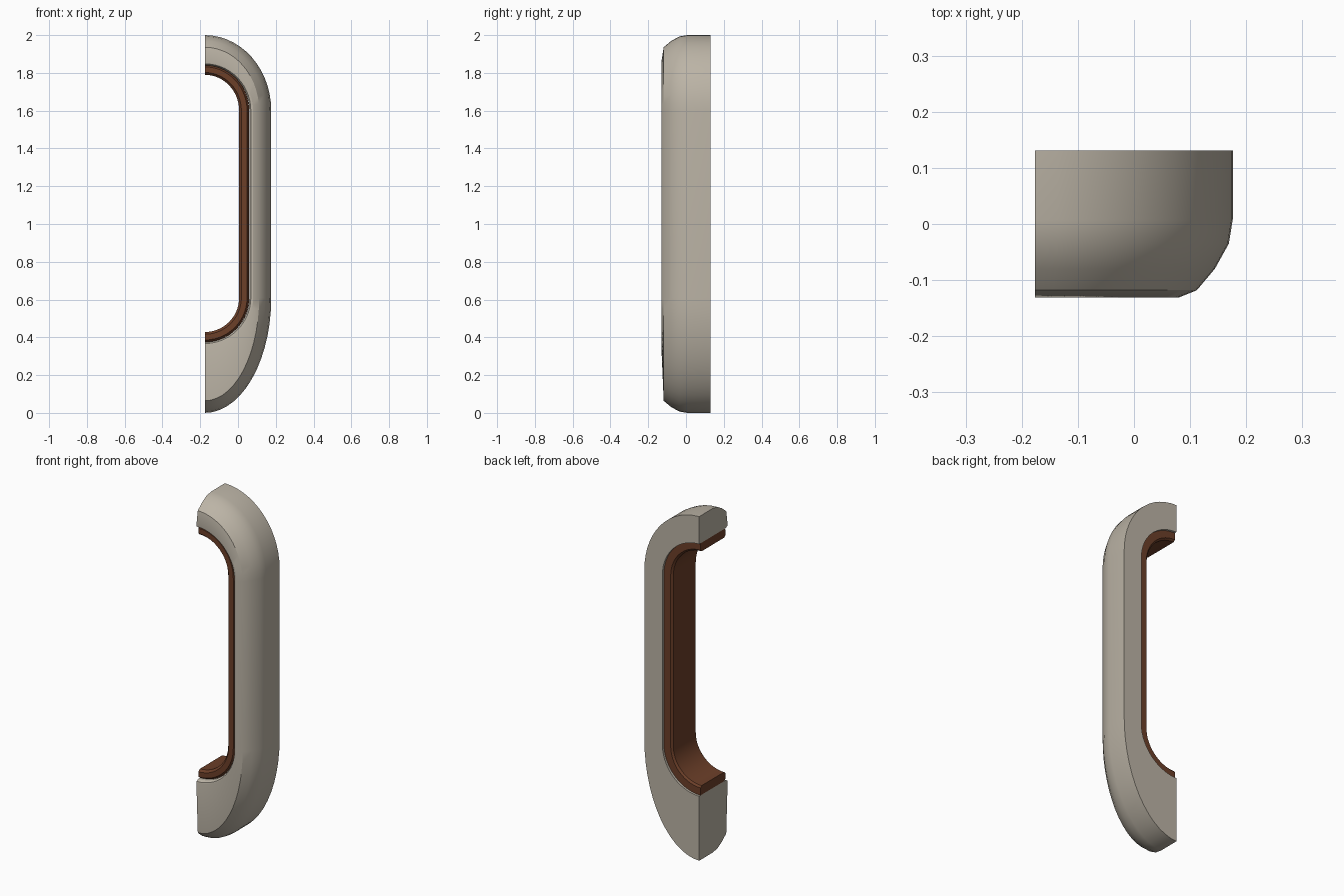
import bpy, bmesh, math

if "Cube" in bpy.data.objects:
    bpy.data.objects.remove(bpy.data.objects["Cube"])

CX, Z_TOP, Z_BOT, STEPS = -0.176, 1.60, 0.61, 14


def material(name, rgb):
    m = bpy.data.materials.new(name)
    m.diffuse_color = (*rgb, 1)
    m.use_nodes = True
    m.node_tree.nodes["Principled BSDF"].inputs["Base Color"].default_value = m.diffuse_color
    return m


def half_ring(name, section, mat):
    """Sweep a closed section of (side radius, top radius, bottom radius, y) round a half loop."""
    bm = bmesh.new()
    rings = []
    for centre, is_top in ((Z_TOP, True), (Z_BOT, False)):
        for i in range(STEPS + 1):
            a = math.pi / 2 * i / STEPS
            if is_top:
                a = math.pi / 2 - a
            sign = 1 if is_top else -1
            rings.append([bm.verts.new((CX + rx * math.cos(a),
                                        y,
                                        centre + sign * (rt if is_top else rb) * math.sin(a)))
                          for rx, rt, rb, y in section])
    n = len(section)
    for r, s in zip(rings, rings[1:]):
        for j in range(n):
            k = (j + 1) % n
            bm.faces.new((r[j], r[k], s[k], s[j]))
    bm.faces.new(rings[0])
    bm.faces.new(rings[-1])
    bmesh.ops.recalc_face_normals(bm, faces=bm.faces)
    mesh = bpy.data.meshes.new(name)
    bm.to_mesh(mesh)
    bm.free()
    mesh.materials.append(mat)
    ob = bpy.data.objects.new(name, mesh)
    bpy.context.collection.objects.link(ob)
    bpy.ops.object.select_all(action='DESELECT')
    ob.select_set(True)
    bpy.context.view_layer.objects.active = ob
    bpy.ops.object.shade_smooth_by_angle(angle=math.radians(28))
    return ob


stone = material("warm grey", (0.50, 0.455, 0.38))
brown = material("dark brown", (0.15, 0.05, 0.022))

# Outer frame: rounded outer shoulder, flat front, bevelled inner rim
shoulder = [(0, 0.131), (0, 0.008), (0.007, -0.035), (0.032, -0.08), (0.064, -0.118)]
frame = [(0.352 - d, 0.40 - d, 0.61 - d, y) for d, y in shoulder]
frame += [(0.256, 0.255, 0.25, -0.131),
          (0.244, 0.248, 0.243, -0.129),
          (0.236, 0.240, 0.235, -0.115),
          (0.236, 0.240, 0.235, 0.131)]
half_ring("outer_frame", frame, stone)

# Inner lining: thin band with softened edges, slightly recessed
lining = [(r, r + 0.008, r, y) for r, y in
          ((0.235, 0.118), (0.235, -0.095), (0.224, -0.112), (0.194, -0.112),
           (0.182, -0.098), (0.182, 0.108), (0.192, 0.118))]
half_ring("inner_lining", lining, brown)
